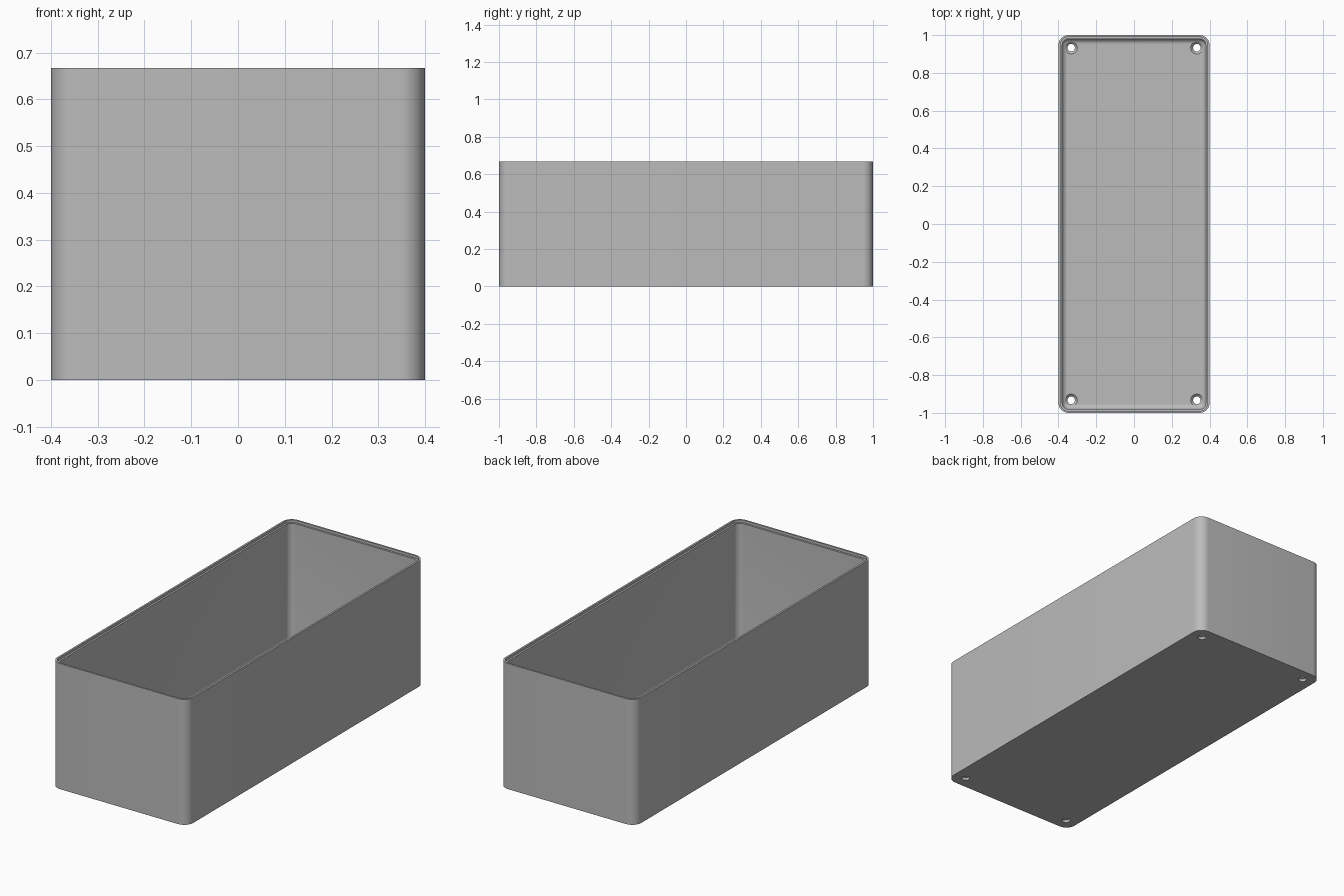
import bpy, bmesh, math

if "Cube" in bpy.data.objects:
    bpy.data.objects.remove(bpy.data.objects["Cube"])

HALF_X, HALF_Y, HEIGHT = 0.4, 1.0, 0.667
CORNER, WALL, FLOOR, FILLET = 0.053, 0.02, 0.027, 0.027
LIP, LIP_DEPTH = 0.01, 0.013

grey = bpy.data.materials.new("plain_grey")
grey.use_nodes = True
grey.diffuse_color = (0.5, 0.5, 0.5, 1)
grey.node_tree.nodes["Principled BSDF"].inputs["Base Color"].default_value = grey.diffuse_color


def rounded_loop(bm, inset, z, steps=10):
    """Ring of vertices: the outer outline moved inwards by inset."""
    radius = max(CORNER - inset, 0.004)
    cx, cy = HALF_X - inset - radius, HALF_Y - inset - radius
    ring = []
    for q, (sx, sy) in enumerate([(1, 1), (-1, 1), (-1, -1), (1, -1)]):
        for i in range(steps + 1):
            a = (q + i / steps) * math.pi / 2
            ring.append(bm.verts.new((sx * cx + radius * math.cos(a),
                                      sy * cy + radius * math.sin(a), z)))
    return ring


def finish(name, bm):
    bmesh.ops.recalc_face_normals(bm, faces=bm.faces)
    mesh = bpy.data.meshes.new(name)
    bm.to_mesh(mesh)
    bm.free()
    mesh.materials.append(grey)
    obj = bpy.data.objects.new(name, mesh)
    bpy.context.collection.objects.link(obj)
    return obj


# Box shell: outer wall, stepped rim, inner wall and filleted floor
profile = [(0, 0), (0, HEIGHT), (LIP, HEIGHT),
           (LIP, HEIGHT - LIP_DEPTH), (WALL, HEIGHT - LIP_DEPTH)]
for i in range(9):
    a = i / 8 * math.pi / 2
    profile.append((WALL + FILLET * (1 - math.cos(a)),
                    FLOOR + FILLET * (1 - math.sin(a))))
bm = bmesh.new()
rings = [rounded_loop(bm, inset, z) for inset, z in profile]
for low, high in zip(rings, rings[1:]):
    for i in range(len(low)):
        j = (i + 1) % len(low)
        bm.faces.new((low[i], low[j], high[j], high[i]))
bm.faces.new(rings[0])
bm.faces.new(rings[-1])
box = finish("open_box", bm)

# Countersunk screw holes in the four floor corners
bm = bmesh.new()
hole = [(0.02, -0.02), (0.02, FLOOR - 0.013), (0.033, FLOOR), (0.033, FLOOR + 0.02)]
SIDES = 32
for sx in (-1, 1):
    for sy in (-1, 1):
        rings = [[bm.verts.new((sx * 0.333 + r * math.cos(k * math.tau / SIDES),
                                sy * 0.933 + r * math.sin(k * math.tau / SIDES), z))
                  for k in range(SIDES)] for r, z in hole]
        for low, high in zip(rings, rings[1:]):
            for k in range(SIDES):
                n = (k + 1) % SIDES
                bm.faces.new((low[k], low[n], high[n], high[k]))
        bm.faces.new(rings[0])
        bm.faces.new(rings[-1])
cutter = finish("screw_hole_cutter", bm)
cutter.hide_render = True

cut = box.modifiers.new("screw_holes", 'BOOLEAN')
cut.operation, cut.solver, cut.object = 'DIFFERENCE', 'EXACT', cutter
bpy.ops.object.select_all(action='DESELECT')
box.select_set(True)
bpy.context.view_layer.objects.active = box
bpy.ops.object.modifier_apply(modifier=cut.name)
bpy.data.objects.remove(cutter)
bpy.ops.object.shade_smooth_by_angle(angle=math.radians(30))
